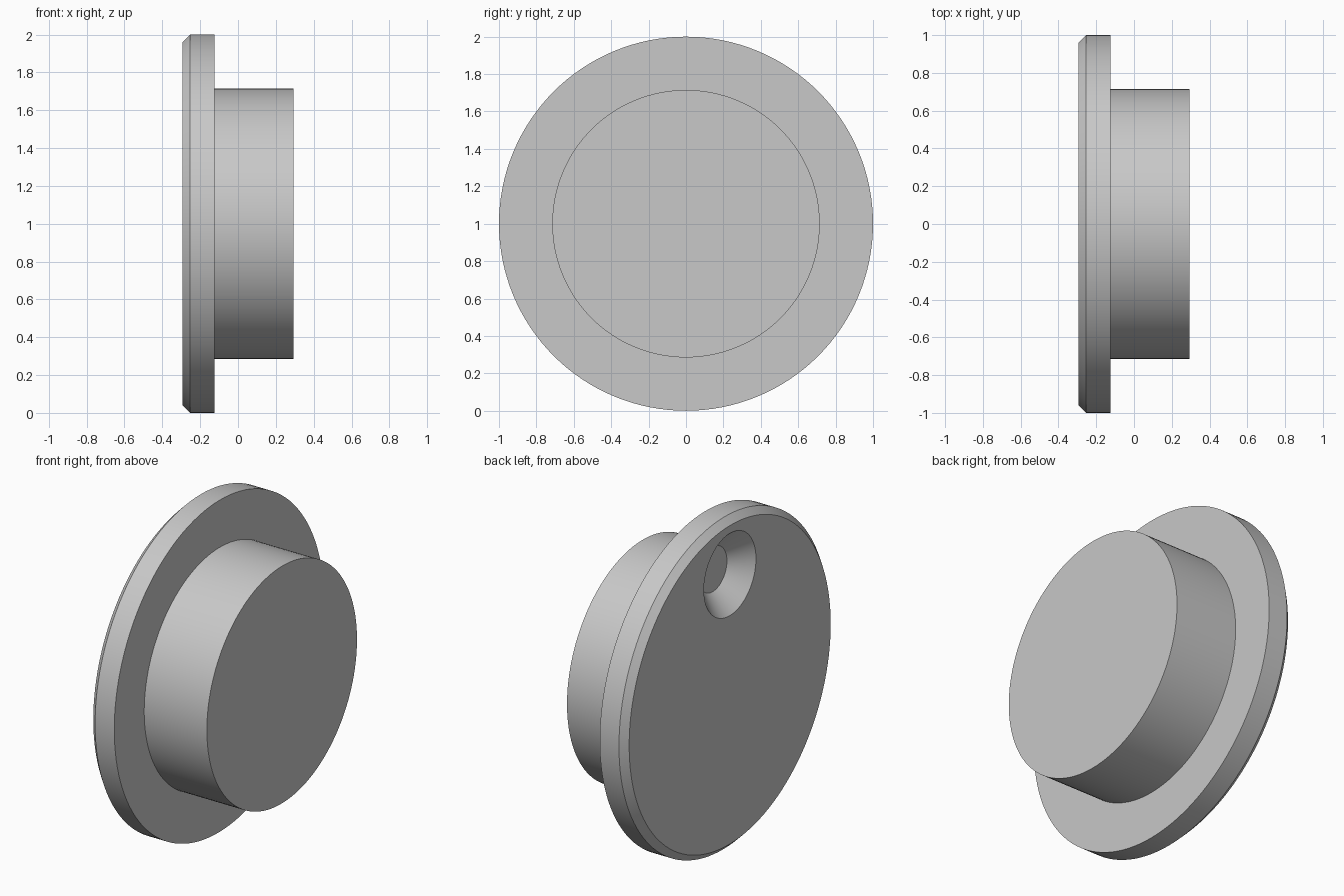
import bpy
import bmesh
from math import pi, radians
from mathutils import Matrix, Vector

if "Cube" in bpy.data.objects:
    bpy.data.objects.remove(bpy.data.objects["Cube"], do_unlink=True)

SEGMENTS = 128

grey = bpy.data.materials.new("plain grey")
grey.use_nodes = True
colour = (0.58, 0.58, 0.58, 1)
grey.diffuse_color = colour
grey.node_tree.nodes["Principled BSDF"].inputs["Base Color"].default_value = colour


def revolve(name, profile, height):
    """Turn an (x, radius) profile about the x axis, at y = 0 and z = height."""
    bm = bmesh.new()
    points = [bm.verts.new((x, 0, r)) for x, r in profile]
    edges = [bm.edges.new(pair) for pair in zip(points, points[1:])]
    bmesh.ops.spin(bm, geom=points + edges, cent=(0, 0, 0), axis=(1, 0, 0),
                   angle=2 * pi, steps=SEGMENTS, use_merge=True)
    bmesh.ops.remove_doubles(bm, verts=bm.verts, dist=0.0001)
    # Close both ends with flat caps
    bmesh.ops.holes_fill(bm, edges=[e for e in bm.edges if e.is_boundary], sides=0)
    bmesh.ops.recalc_face_normals(bm, faces=bm.faces)
    bmesh.ops.transform(bm, matrix=Matrix.Translation(Vector((0, 0, height))), verts=bm.verts)
    mesh = bpy.data.meshes.new(name)
    bm.to_mesh(mesh)
    bm.free()
    mesh.materials.append(grey)
    obj = bpy.data.objects.new(name, mesh)
    bpy.context.collection.objects.link(obj)
    return obj


# Chamfered flange and the boss behind it, as one turned solid
body = revolve("flanged_plug", [(-0.293, 0.96), (-0.253, 1.0), (-0.125, 1.0),
                                (-0.125, 0.715), (0.293, 0.715)], 1.0)

# Conical recess near the top of the flange face
cutter = revolve("recess_cutter", [(-0.333, 0.288), (-0.179, 0.134)], 1.665)
cutter.hide_render = True
cutter.hide_set(True)

cut = body.modifiers.new("recess", "BOOLEAN")
cut.operation = "DIFFERENCE"
cut.solver = "EXACT"
cut.object = cutter

bpy.ops.object.select_all(action="DESELECT")
body.select_set(True)
bpy.context.view_layer.objects.active = body
bpy.ops.object.modifier_apply(modifier=cut.name)
bpy.data.objects.remove(cutter, do_unlink=True)
bpy.ops.object.shade_smooth_by_angle(angle=radians(30))
